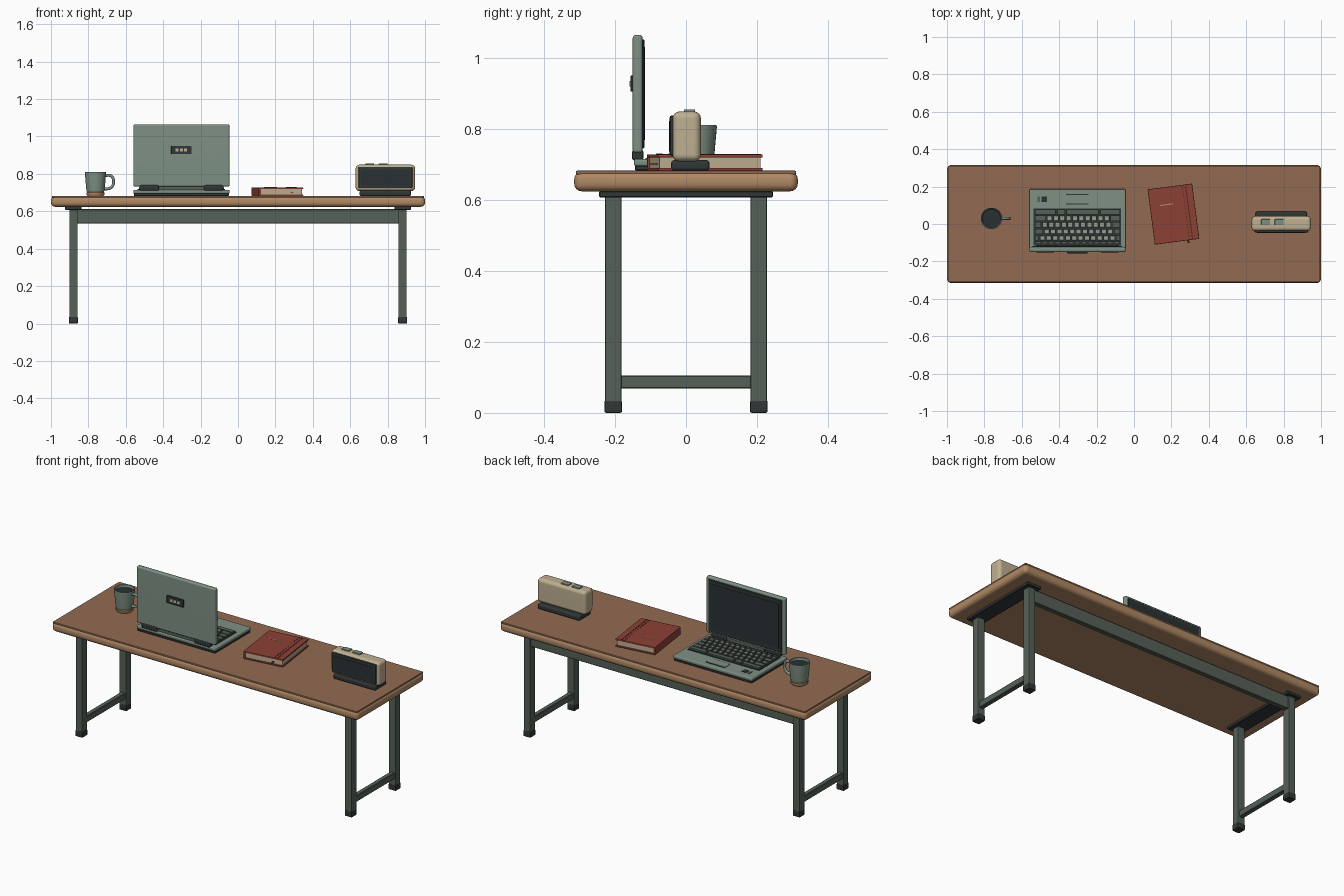
import bpy, bmesh, math
from mathutils import Matrix, Vector

cube = bpy.data.objects.get("Cube")
if cube:
    bpy.data.objects.remove(cube)


def linear(c):
    return c / 12.92 if c <= .04045 else ((c + .055) / 1.055) ** 2.4


def material(name, red, green, blue):
    color = [linear(c / 255) for c in (red, green, blue)] + [1]
    mat = bpy.data.materials.new(name)
    mat.use_nodes = True
    mat.diffuse_color = color
    shader = next(n for n in mat.node_tree.nodes if n.type == 'BSDF_PRINCIPLED')
    shader.inputs["Base Color"].default_value = color
    return mat


walnut = material("walnut_brown", 146, 107, 82)
oak = material("oak_edge", 177, 137, 101)
steel = material("green_grey_steel", 85, 97, 87)
charcoal = material("charcoal", 48, 54, 55)
glass = material("dark_glass", 41, 48, 51)
sage = material("sage_shell", 126, 144, 132)
crimson = material("book_red", 140, 65, 54)
maroon = material("dark_red", 92, 42, 36)
cream = material("warm_cream", 190, 175, 145)
key_pale = material("pale_key_cap", 152, 158, 143)
parts = []


def finish(name, bm, mat):
    mesh = bpy.data.meshes.new(name)
    bmesh.ops.recalc_face_normals(bm, faces=bm.faces)
    bm.to_mesh(mesh)
    bm.free()
    mesh.materials.append(mat)
    obj = bpy.data.objects.new(name, mesh)
    bpy.context.collection.objects.link(obj)
    parts.append(obj)
    return obj


def add_block(bm, xs, ys, zs):
    """Add one box spanning the three ranges."""
    spans = (xs, ys, zs)
    size = [b - a for a, b in spans]
    middle = Vector([(a + b) / 2 for a, b in spans])
    place = Matrix.Translation(middle) @ Matrix.Diagonal((*size, 1))
    bmesh.ops.create_cube(bm, size=1, matrix=place)


def box(name, xs, ys, zs, mat, bevel=0, segments=3):
    bm = bmesh.new()
    add_block(bm, xs, ys, zs)
    if bevel:
        bmesh.ops.bevel(bm, geom=bm.edges[:], offset=bevel, segments=segments,
                        profile=.5, affect='EDGES', clamp_overlap=True)
    return finish(name, bm, mat)


def around(middle, half):
    return (middle - half, middle + half)


def lathe(name, profile, mat, center):
    bm = bmesh.new()
    verts = [bm.verts.new((r, 0, z)) for r, z in profile]
    edges = [bm.edges.new(pair) for pair in zip(verts, verts[1:])]
    bmesh.ops.spin(bm, geom=verts + edges, axis=(0, 0, 1), cent=(0, 0, 0),
                   angle=math.tau, steps=32)
    bmesh.ops.remove_doubles(bm, verts=bm.verts, dist=.0001)
    obj = finish(name, bm, mat)
    obj.location = center
    return obj


# Desk top: rounded wooden board with a thin veneer on top
desk = .682
box("desk_board", (-1, 1), (-.315, .315), (.624, .68), oak, .022, 4)
box("desk_surface", (-.994, .994), (-.31, .31), (.672, desk), walnut, .003, 2)

# Steel frame: a leg pair on each side, joined by a rear beam
for side, sign in (("left", 1), ("right", -1)):
    x = sign * .88
    box(side + "_mount_plate", around(x, .044), (-.245, .245), (.607, .625), charcoal, .003, 1)
    box(side + "_stretcher", around(x, .014), (-.19, .19), (.068, .106), steel, .003, 1)
    for end, y in (("front", -.205), ("back", .205)):
        leg = f"{side}_{end}_"
        box(leg + "leg", around(x, .022), around(y, .023), (.02, .612), steel, .004, 2)
        box(leg + "foot", around(x, .024), around(y, .025), (0, .035), charcoal, .005, 2)
box("rear_beam", (-.87, .87), around(.205, .014), (.535, .611), steel, .003, 1)

# Laptop base, opening toward the back of the desk
left, right = -.56, -.045
middle = (left + right) / 2
box("laptop_bottom", (left + .003, right - .003), (-.144, .182), (desk, .697), charcoal, .003, 1)
box("laptop_base", (left, right), (-.147, .186), (.695, .715), sage, .006)
box("keyboard_well", (left + .024, right - .024), (-.114, .084), (.71, .718), charcoal)
box("trackpad_frame", around(middle, .06), (.104, .16), (.71, .717), charcoal)
box("trackpad", around(middle, .062), (.109, .155), (.71, .718), sage)
for x, half, mat in ((-.51, .007, steel), (-.48, .014, glass)):
    box("palm_rest_port", around(x, half), (.118, .146), (.71, .718), mat)

# Keys: dark bodies with smaller pale caps, one mesh for each colour
caps, bodies = bmesh.new(), bmesh.new()
pitch = .034
body_z, cap_z = (.716, .727), (.725, .73)
inner_left, inner_right = left + .03, right - .03
rows = ((-.075, 12, 0), (-.04, 11, .006), (-.004, 11, -.004), (.031, 10, .004))
for y, count, shift in rows:
    start = middle + shift - count * pitch / 2
    end = start + count * pitch
    ys = around(y, .014)
    for i in range(count):
        x = start + (i + .5) * pitch
        add_block(bodies, around(x, .014), ys, body_z)
        add_block(caps, around(x, .01), around(y, .009), cap_z)
    add_block(bodies, (inner_left, start - .003), ys, body_z)
    add_block(bodies, (end + .003, inner_right), ys, body_z)
for i in range(13):
    add_block(bodies, around(inner_left + (i + .5) * .035, .014), (-.108, -.094), body_z)
for a, b in ((0, .11), (.12, .16), (.17, .34), (.35, .455)):
    add_block(bodies, (inner_left + a, inner_left + b), (.052, .077), body_z)
finish("key_caps", caps, key_pale)
finish("key_bodies", bodies, steel)

# Laptop lid, screen, hinges and the badge plate on its outer side
box("laptop_lid", (left, right), (-.15, -.122), (.732, 1.065), sage, .009)
box("screen_bezel", (left + .017, right - .017), (-.125, -.117), (.745, 1.052), charcoal, .003, 1)
box("screen_glass", (left + .035, right - .035), (-.12, -.115), (.768, 1.03), glass)
box("hinge_bar", (left + .04, right - .04), (-.142, -.124), (.708, .738), steel, .004, 2)
for x in (-.475, -.13):
    box("hinge_cover", around(x, .052), (-.152, -.12), (.71, .742), charcoal, .008)
box("lid_badge", around(middle, .055), (-.157, -.149), (.905, .95), charcoal, .002, 1)
for step in (-1, 0, 1):
    box("badge_stud", around(middle + step * .023, .008), (-.159, -.156), around(.927, .008), cream)

# Mug with a dark drink, a wooden foot ring and a looped handle
spot = (-.762, .03, desk)
lathe("mug_body", ((0, .004), (.043, .004), (.046, .022), (.049, .034), (.057, .124), (.055, .129),
                   (.051, .126), (.045, .09), (0, .09)), sage, spot)
lathe("mug_foot", ((0, 0), (.043, 0), (.047, .006), (.048, .018), (.044, .023), (0, .023)), oak, spot)
lathe("mug_drink", ((0, .112), (.0515, .112), (.0515, .108), (0, .108)), glass, spot)
curve = bpy.data.curves.new("mug_handle", 'CURVE')
curve.dimensions = '3D'
curve.bevel_depth = .008
curve.bevel_resolution = 3
curve.materials.append(sage)
spline = curve.splines.new('NURBS')
path = ((.05, .108), (.083, .116), (.1, .09), (.096, .05), (.073, .036), (.046, .038))
spline.points.add(len(path) - 1)
for point, (x, z) in zip(spline.points, path):
    point.co = (x, 0, z, 1)
spline.use_endpoint_u = True
spline.order_u = 4
handle = bpy.data.objects.new("mug_handle", curve)
handle.location = spot
bpy.context.collection.objects.link(handle)

# Book, modelled about its own centre and then turned on the desk
first = len(parts)
width, length = (-.12, .12), (-.149, .149)
box("book_back_cover", width, length, (0, .008), crimson, .003, 2)
box("book_front_cover", width, length, (.037, .046), crimson, .003, 2)
box("book_spine", (-.12, -.108), length, (.002, .044), crimson, .003, 2)
box("book_pages", (-.11, .113), (-.143, .143), (.007, .038), cream)
box("book_strap", around(.084, .003), (-.148, .148), (.045, .0475), maroon)
box("book_label_bar", (-.065, .005), around(.055, .003), (.045, .047), oak)
box("book_ribbon", around(.06, .005), (-.163, -.14), (.018, .021), maroon)
stitches = bmesh.new()
for i in range(20):
    add_block(stitches, around(.067, .002), around((i - 9.5) * .0147, .004), (.045, .047))
finish("book_stitches", stitches, maroon)
turn = Matrix.Translation((.211, .053, desk)) @ Matrix.Rotation(math.radians(7.5), 4, 'Z')
for part in parts[first:]:
    part.data.transform(turn)

# Desk clock: cream shell on a dark stand, glass face toward the front
clock = .788
box("clock_stand", around(clock, .138), (-.042, .066), (desk, .712), charcoal, .009)
box("clock_body", around(clock, .159), (-.038, .042), (.708, .849), cream, .02, 4)
box("clock_face", around(clock, .144), (-.046, -.03), (.724, .838), charcoal, .006, 2)
box("clock_glass", around(clock, .13), (-.048, -.044), (.736, .822), glass)
for x in (.704, .776):
    box("clock_button", around(x, .024), (-.006, .026), (.844, .855), sage, .003, 2)

# Smooth shading with crisp edges
bpy.ops.object.select_all(action='DESELECT')
for part in parts:
    part.select_set(True)
bpy.context.view_layer.objects.active = parts[0]
bpy.ops.object.shade_smooth_by_angle(angle=math.radians(35))
for part in parts:
    part.modifiers.new("weighted_normals", 'WEIGHTED_NORMAL').keep_sharp = True
